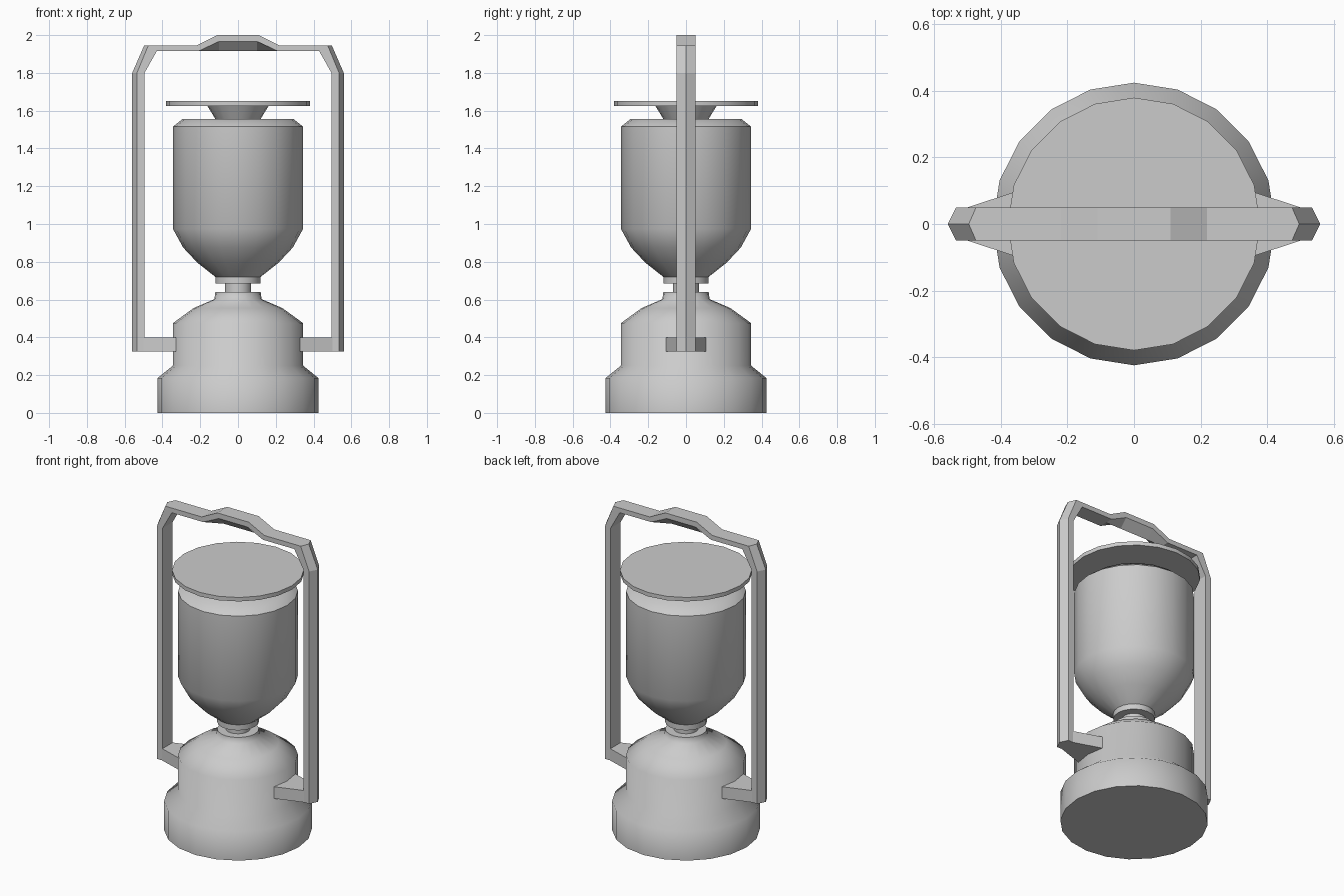
import bpy, bmesh
from math import cos, sin, pi, radians

if "Cube" in bpy.data.objects:
    bpy.data.objects.remove(bpy.data.objects["Cube"])

SIDES = 20


def finish(name, bm, smooth_angle=None):
    bmesh.ops.recalc_face_normals(bm, faces=bm.faces)
    mesh = bpy.data.meshes.new(name)
    bm.to_mesh(mesh)
    bm.free()
    ob = bpy.data.objects.new(name, mesh)
    bpy.context.collection.objects.link(ob)
    if smooth_angle:
        bpy.ops.object.select_all(action='DESELECT')
        ob.select_set(True)
        bpy.context.view_layer.objects.active = ob
        bpy.ops.object.shade_smooth_by_angle(angle=radians(smooth_angle))
    return ob


def loft(name, rings, smooth_angle=None):
    """Skin a list of closed rings and cap both ends."""
    bm = bmesh.new()
    loops = [[bm.verts.new(p) for p in ring] for ring in rings]
    n = len(loops[0])
    for a, b in zip(loops, loops[1:]):
        for i in range(n):
            j = (i + 1) % n
            bm.faces.new((a[i], a[j], b[j], b[i]))
    bm.faces.new(loops[0])
    bm.faces.new(loops[-1])
    return finish(name, bm, smooth_angle)


def lathe(name, profile, smooth_angle):
    angles = [2 * pi * i / SIDES for i in range(SIDES)]
    rings = [[(r * cos(a), r * sin(a), z) for a in angles] for r, z in profile]
    return loft(name, rings, smooth_angle)


# Fuel base, neck, bulb, lid stem and lid disc
lathe("base", [(.425, 0), (.425, .185), (.345, .25), (.345, .475),
               (.235, .555), (.125, .602), (.12, .64)], 62)
lathe("neck", [(.07, .62), (.07, .70)], 40)
lathe("bulb", [(.12, .685), (.12, .72), (.215, .795), (.29, .875),
               (.345, .975), (.345, 1.515), (.295, 1.555)], 46)
lathe("lid_stem", [(.11, 1.54), (.165, 1.63)], 40)
lathe("lid", [(.38, 1.625), (.38, 1.65)], 40)

# Carry handle: each station gives (x, z) of outer ridge, outer edge,
# inner edge and inner ridge, running from the foot to the grip centre
W = .05
stations = [
    [(.56, .325), (.535, .325), (.495, .325), (.495, .325)],
    [(.56, 1.80), (.535, 1.80), (.495, 1.80), (.495, 1.80)],
    [(.497, 1.945), (.475, 1.945), (.43, 1.915), (.43, 1.915)],
    [(.22, 1.945), (.22, 1.945), (.21, 1.915), (.21, 1.915)],
    [(.11, 2.0), (.11, 2.0), (.10, 1.967), (.10, 1.915)],
]


def handle_ring(station, side):
    o, oe, ie, i = [(side * x, z) for x, z in station]
    section = [(o, 0), (oe, W), (ie, W), (i, 0), (ie, -W), (oe, -W)]
    return [(p[0], y, p[1]) for p, y in section]


loft("handle", [handle_ring(s, 1) for s in stations]
     + [handle_ring(s, -1) for s in reversed(stations)])

# Tapered brackets joining the handle to the base
for side, label in ((-1, "left"), (1, "right")):
    plan = [(.325, -.108), (.50, -W), (.50, W), (.325, .108)]
    loft("bracket_" + label,
         [[(side * x, y, z) for x, y in plan] for z in (.325, .40)])
